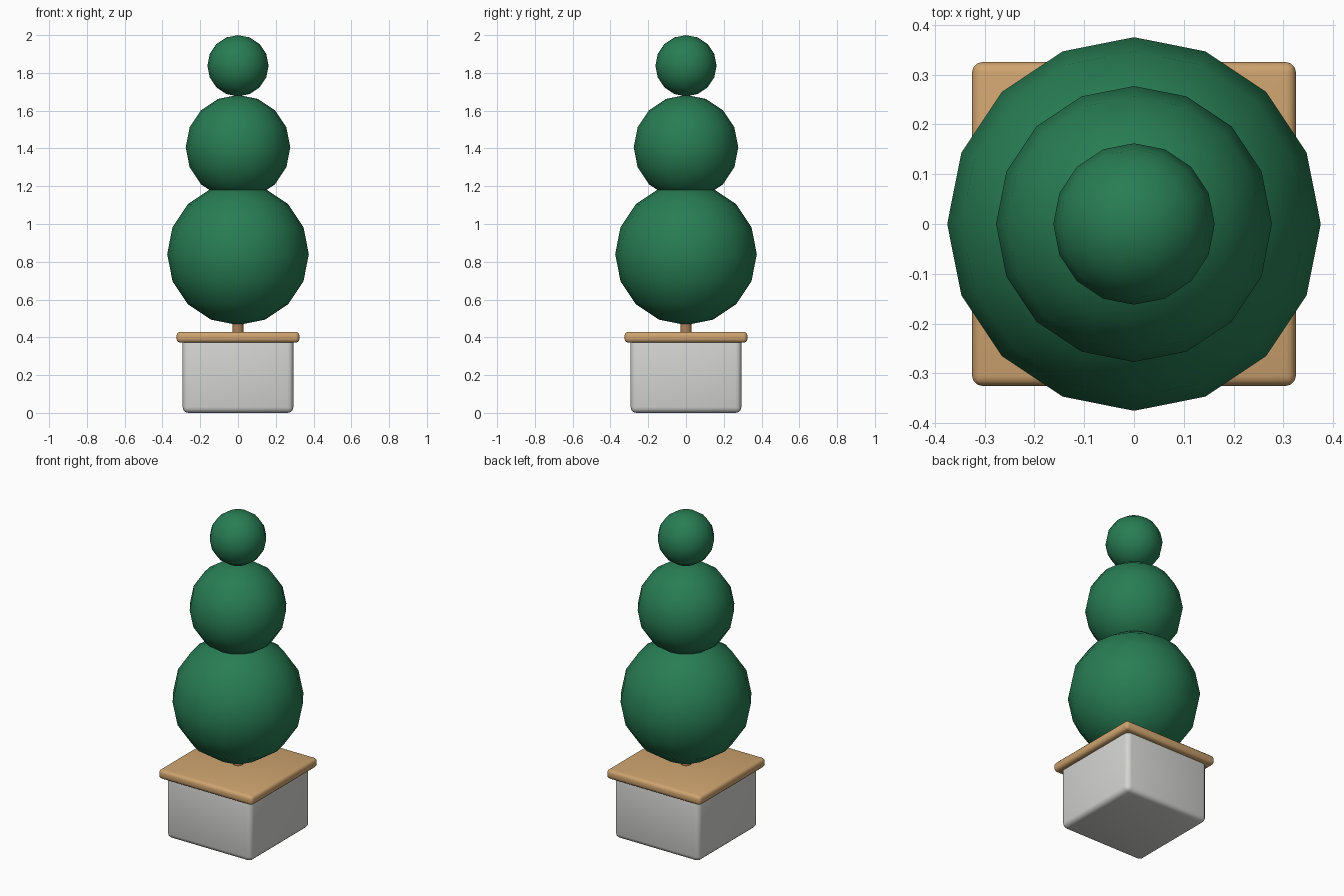
import bpy, math

if "Cube" in bpy.data.objects:
    bpy.data.objects.remove(bpy.data.objects["Cube"])


def material(name, rgb):
    m = bpy.data.materials.new(name)
    m.diffuse_color = (*rgb, 1)
    m.use_nodes = True
    m.node_tree.nodes["Principled BSDF"].inputs["Base Color"].default_value = m.diffuse_color
    return m


GREEN = material("leaf green", (0.021, 0.205, 0.088))
WOOD = material("light wood", (0.62, 0.37, 0.16))
BARK = material("bark brown", (0.42, 0.22, 0.09))
GREY = material("stone grey", (0.66, 0.66, 0.64))


def finish(name, mat):
    ob = bpy.context.object
    ob.name = name
    ob.data.materials.append(mat)
    bpy.ops.object.shade_smooth()
    return ob


def rounded_slab(name, half, z0, z1, bevel, segments, mat):
    bpy.ops.mesh.primitive_cube_add(size=1, location=(0, 0, (z0 + z1) / 2))
    bpy.context.object.scale = (2 * half, 2 * half, z1 - z0)
    bpy.ops.object.transform_apply(location=False, rotation=False, scale=True)
    ob = finish(name, mat)
    mod = ob.modifiers.new("rounding", 'BEVEL')
    mod.width = bevel
    mod.segments = segments


# Planter box and its overhanging wooden top
rounded_slab("planter_box", 0.293, 0.0, 0.41, 0.03, 3, GREY)
rounded_slab("planter_top", 0.325, 0.372, 0.429, 0.02, 3, WOOD)

# Trunk between planter and lowest ball
bpy.ops.mesh.primitive_cylinder_add(vertices=12, radius=0.03, depth=0.14,
                                    location=(0, 0, 0.47))
finish("trunk", BARK)
bpy.ops.object.shade_smooth_by_angle(angle=math.radians(40))

# Three clipped foliage balls, shrinking upwards
for name, radius, z in (("lower_ball", 0.375, 0.84),
                        ("middle_ball", 0.277, 1.406),
                        ("upper_ball", 0.162, 1.838)):
    bpy.ops.mesh.primitive_uv_sphere_add(segments=16, ring_count=8,
                                         radius=radius, location=(0, 0, z))
    finish(name, GREEN)
